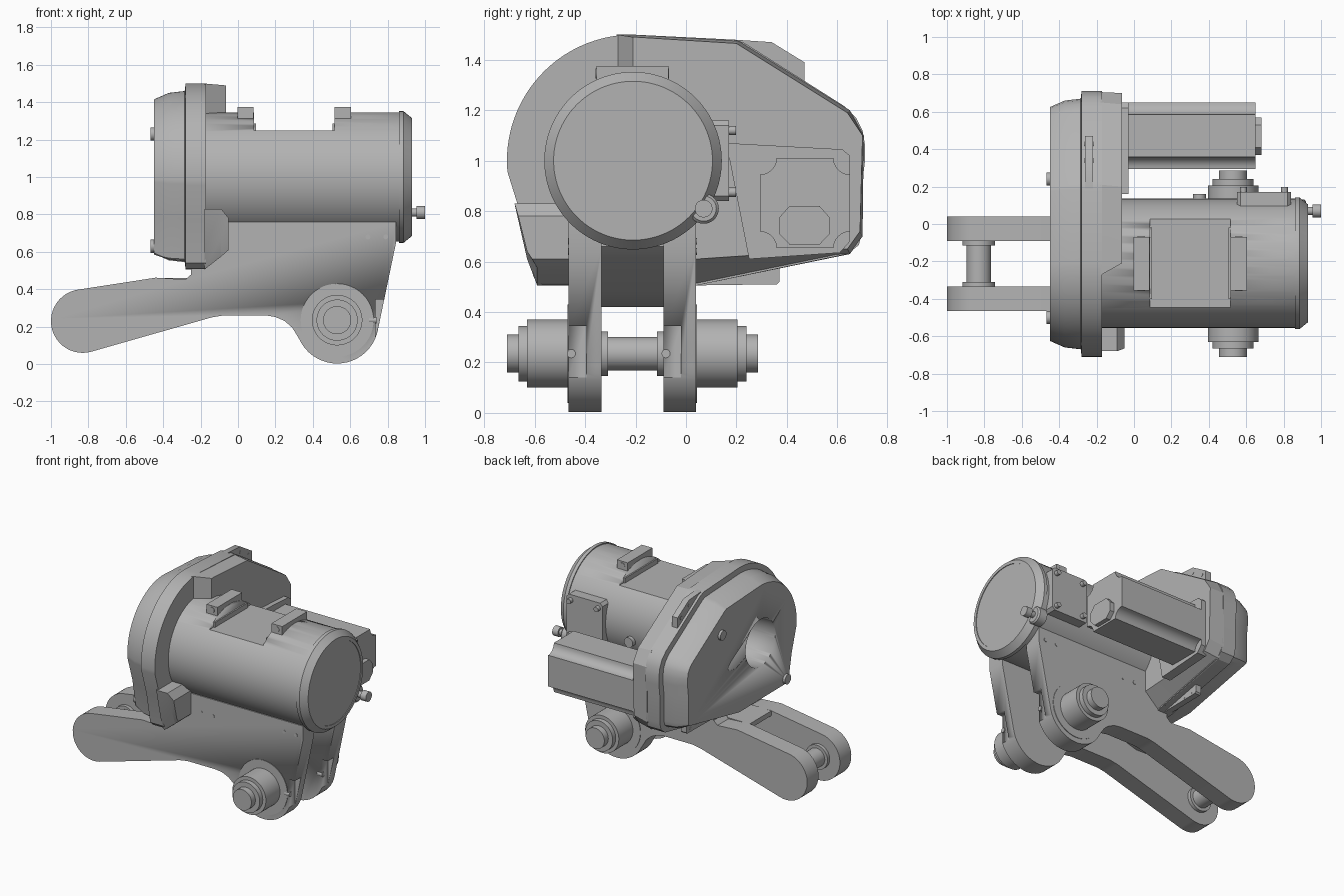
import bpy, bmesh
from math import sin, cos, radians, hypot
from mathutils import Vector

if "Cube" in bpy.data.objects:
    bpy.data.objects.remove(bpy.data.objects["Cube"])

grey = bpy.data.materials.new("machine_grey")
grey.use_nodes = True
grey.diffuse_color = (0.45, 0.45, 0.45, 1)
grey.node_tree.nodes["Principled BSDF"].inputs["Base Color"].default_value = (0.45, 0.45, 0.45, 1)


def finish(name, bm, angle=30):
    bmesh.ops.recalc_face_normals(bm, faces=bm.faces)
    me = bpy.data.meshes.new(name)
    bm.to_mesh(me)
    bm.free()
    ob = bpy.data.objects.new(name, me)
    bpy.context.collection.objects.link(ob)
    me.materials.append(grey)
    bpy.ops.object.select_all(action="DESELECT")
    ob.select_set(True)
    bpy.context.view_layer.objects.active = ob
    bpy.ops.object.shade_smooth_by_angle(angle=radians(angle))
    return ob


def loft(name, rings, angle=30):
    """Skin a stack of equally long 3D rings and cap both ends."""
    bm = bmesh.new()
    vs = [[bm.verts.new(p) for p in r] for r in rings]
    n = len(vs[0])
    for a, b in zip(vs, vs[1:]):
        for i in range(n):
            bm.faces.new((a[i], a[(i + 1) % n], b[(i + 1) % n], b[i]))
    bm.faces.new(vs[0])
    bm.faces.new(vs[-1])
    return finish(name, bm, angle)


def on_x(x, pts):
    return [(x, y, z) for y, z in pts]


def on_y(y, pts):
    return [(x, y, z) for x, z in pts]


def box(name, x0, x1, y0, y1, z0, z1):
    rect = [(y0, z0), (y1, z0), (y1, z1), (y0, z1)]
    return loft(name, [on_x(x0, rect), on_x(x1, rect)])


def arc(cx, cy, r, a0, a1, n):
    angles = [radians(a0 + (a1 - a0) * i / n) for i in range(n + 1)]
    return [(cx + r * cos(a), cy + r * sin(a)) for a in angles]


def turned(name, plane, centre, steps, n=48):
    """Turned part: steps are (position along axis, radius)."""
    return loft(name, [plane(p, arc(*centre, r, 0, 360, n)[:-1]) for p, r in steps])


def inset(pts, d):
    """Move a clockwise outline inwards by d."""
    out = []
    for i, p in enumerate(pts):
        p = Vector(p)
        e0 = (p - Vector(pts[i - 1])).normalized()
        e1 = (Vector(pts[(i + 1) % len(pts)]) - p).normalized()
        n0, n1 = Vector((-e0.y, e0.x)), Vector((-e1.y, e1.x))
        out.append(tuple(p - (n0 + n1) * (d / (1 + n0.dot(n1)))))
    return out


def cut(ob, cutter):
    mod = ob.modifiers.new("cut", "BOOLEAN")
    mod.operation, mod.object, mod.solver = "DIFFERENCE", cutter, "EXACT"
    bpy.context.view_layer.objects.active = ob
    bpy.ops.object.modifier_apply(modifier=mod.name)
    bpy.data.objects.remove(cutter)


AXIS = (-0.21, 1.0)

# Motor barrel with flat saddle on top and bevelled end cap
barrel = turned("barrel", on_x, AXIS, [(-0.2, 0.345), (0.87, 0.345)], 96)
cut(barrel, box("saddle_cutter", 0.085, 0.515, -0.6, 0.2, 1.25, 1.5))
turned("barrel_end_cap", on_x, AXIS,
       [(0.86, 0.352), (0.885, 0.352), (0.93, 0.315), (0.93, 0.292), (0.925, 0.292)], 96)
turned("cap_lobe", on_x, (0.07, 0.81), [(0.85, 0.06), (0.91, 0.06), (0.92, 0.05)])
turned("cap_plug", on_x, (0.07, 0.81), [(0.9, 0.022), (0.955, 0.022), (0.955, 0.035), (1.0, 0.035)], 24)

# Lifting blocks on both sides of the saddle
for name, x, inner in (("left", 0.56, -1), ("right", 0.04, 1)):
    box(name + "_block", x - 0.043, x + 0.043, -0.355, -0.07, 1.25, 1.375)
    box(name + "_block_foot", x - 0.055, x + 0.055, -0.40, -0.02, 1.2, 1.285)
    turned(name + "_block_eye", on_y, (x, 1.345), [(-0.358, 0.02), (-0.067, 0.02)], 16)

# Terminal cover on the back of the barrel
cover = [(0.55, 0.84), (0.82, 0.84), (0.84, 0.86), (0.84, 1.14), (0.82, 1.16), (0.57, 1.16), (0.55, 1.14)]
loft("terminal_cover", [on_y(0.0, cover), on_y(0.17, cover)])
for x in (0.585, 0.805):
    for z in (0.875, 1.12):
        turned("cover_bolt", on_y, (x, z), [(0.16, 0.018), (0.198, 0.018)], 16)
turned("barrel_boss", on_y, (0.35, 0.93), [(0.05, 0.035), (0.16, 0.035)], 24)

# Gear casing: bevelled front shell
outline = arc(*AXIS, 0.5, 185, 90, 32) + [
    (0.19, 1.48), (0.23, 1.468), (0.63, 1.215), (0.675, 1.17), (0.70, 1.12), (0.71, 1.06), (0.71, 1.0),
    (0.70, 0.92), (0.70, 0.72), (0.685, 0.665), (0.64, 0.63), (0.04, 0.505),
    (-0.57, 0.51), (-0.605, 0.54), (-0.65, 0.77)]
shell = [on_x(x, inset(outline, d)) for x, d in
         ((-0.45, 0.085), (-0.37, 0.05), (-0.285, 0.04), (-0.28, 0), (-0.17, 0))]
casing = loft("gear_casing", shell, 25)
cut(casing, turned("bore_cutter", on_x, AXIS, [(-0.6, 0.17), (-0.22, 0.17)], 64))

# Rear half of the casing and its side foot, both tapering backwards
loft("casing_rear", [
    on_x(-0.18, [(-0.275, 1.5), (-0.21, 1.5), (0.21, 1.475), (0.65, 1.2), (0.705, 1.1), (0.70, 0.7),
                 (0.65, 0.63), (0.04, 0.505), (-0.275, 0.505)]),
    on_x(-0.065, [(-0.21, 1.49), (-0.2, 1.49), (0.2, 1.465), (0.64, 1.19), (0.7, 1.1), (0.69, 0.72),
                  (0.64, 0.65), (0.04, 0.61), (-0.21, 0.61)])], 20)
foot = [(-0.68, 0.83), (-0.2, 0.83), (-0.2, 0.505), (-0.59, 0.505), (-0.63, 0.61)]
foot_end = [(-0.665, 0.78), (-0.2, 0.78), (-0.2, 0.61), (-0.61, 0.61), (-0.63, 0.64)]
loft("casing_foot", [on_x(-0.18, foot), on_x(-0.09, [(y, min(z, 0.83) if z > 0.7 else z + 0.07)
                                                   for y, z in foot]), on_x(-0.05, foot_end)], 20)

# Casing tabs and cover bolts
tabs = {"upper_tab": [(0.1, 1.4), (0.19, 1.48), (0.34, 1.47), (0.47, 1.39), (0.47, 1.2)],
        "lower_tab": [(0.0, 0.505), (0.36, 0.51), (0.37, 0.52), (0.37, 0.62), (0.0, 0.62)]}
for name, pts in tabs.items():
    loft(name, [on_x(-0.262, pts), on_x(-0.218, pts)])
for y, z in ((0.34, 1.43), (0.43, 1.375), (0.25, 0.53), (0.32, 0.53)):
    turned("tab_pin", on_x, (y, z), [(-0.264, 0.012), (-0.216, 0.012)], 12)
for y, z in ((0.24, 1.23), (-0.5, 0.63)):
    turned("casing_bolt", on_x, (y, z), [(-0.468, 0.035), (-0.3, 0.035)], 24)

# Drive motor with fluted corners, mounting flange and end plug
flange = [(0.16, 1.07), (0.62, 1.045), (0.65, 1.02), (0.65, 0.68), (0.61, 0.635), (0.25, 0.61)]
loft("motor_flange", [on_x(-0.1, flange), on_x(-0.03, flange)])
cy, cz, h = 0.472, 0.832, 0.178
fluted = []
for sy, sz, a in ((1, 1, 270), (-1, 1, 360), (-1, -1, 90), (1, -1, 180)):
    fluted += arc(cy + sy * h, cz + sz * h, 0.065, a, a - 90, 6)
loft("drive_motor", [on_x(-0.05, fluted), on_x(0.65, fluted)])
plug = [(0.37, 0.71), (0.41, 0.668), (0.53, 0.668), (0.57, 0.71), (0.57, 0.775), (0.53, 0.82),
        (0.41, 0.82), (0.37, 0.775)]
loft("motor_plug", [on_x(0.6, plug), on_x(0.682, plug)])

# Two side plates, each running from the pivot end to the barrel
plate = (arc(-0.83, 0.23, 0.17, 98, 286, 24)
         + [(-0.14, 0.25), (-0.08, 0.26), (0.15, 0.26), (0.2, 0.252), (0.25, 0.23), (0.29, 0.195)]
         + arc(0.53, 0.225, 0.222, 205, 350, 20)
         + [(0.845, 0.65), (0.845, 0.76), (-0.25, 0.76), (-0.25, 0.48), (-0.28, 0.452), (-0.44, 0.462)])
for name, y0, y1, side in (("front", -0.465, -0.335, -1), ("back", -0.09, 0.04, 1)):
    ob = loft(name + "_side_plate", [on_y(y0, plate), on_y(y1, plate)])
    outer, inner = (y0, y1) if side < 0 else (y1, y0)
    # Pocket in the end of the plate, with its fixing
    a, b = ((outer - 0.05, outer + 0.07) if side < 0 else (inner - 0.05, inner + 0.07))
    cut(ob, box("pocket_cutter", 0.735, 0.9, a, b, 0.14, 0.345))
    turned(name + "_pocket_pin", on_x, ((a + b) / 2, 0.235), [(0.7, 0.017), (0.74, 0.017)], 16)
    # Stepped trunnion on the outer side
    steps = ((-0.02, 0.195), (0.004, 0.195), (0.004, 0.135), (0.165, 0.135), (0.165, 0.11),
             (0.2, 0.11), (0.2, 0.075), (0.245, 0.075))
    turned(name + "_trunnion", on_y, (0.53, 0.235), [(outer + side * d, r) for d, r in steps])
    # Rivets under the barrel
    for x, z in ((0.03, 0.64), (0.125, 0.64), (0.695, 0.68), (0.79, 0.68)):
        turned("plate_rivet", on_y, (x, z), [(outer - side * 0.02, 0.013), (outer + side * 0.003, 0.013)], 12)

# Web between the plates and the pivot pin at the arm ends
web = [(-0.45, 0.46), (-0.45, 0.425), (-0.3, 0.42), (-0.1, 0.48), (0.1, 0.66), (0.1, 0.7), (-0.25, 0.7), (-0.25, 0.46)]
loft("plate_web", [on_y(-0.34, web), on_y(-0.085, web)])
turned("pivot_pin", on_y, (-0.83, 0.235), [(-0.34, 0.088), (-0.31, 0.088), (-0.31, 0.066),
                                           (-0.115, 0.066), (-0.115, 0.088), (-0.085, 0.088)])
